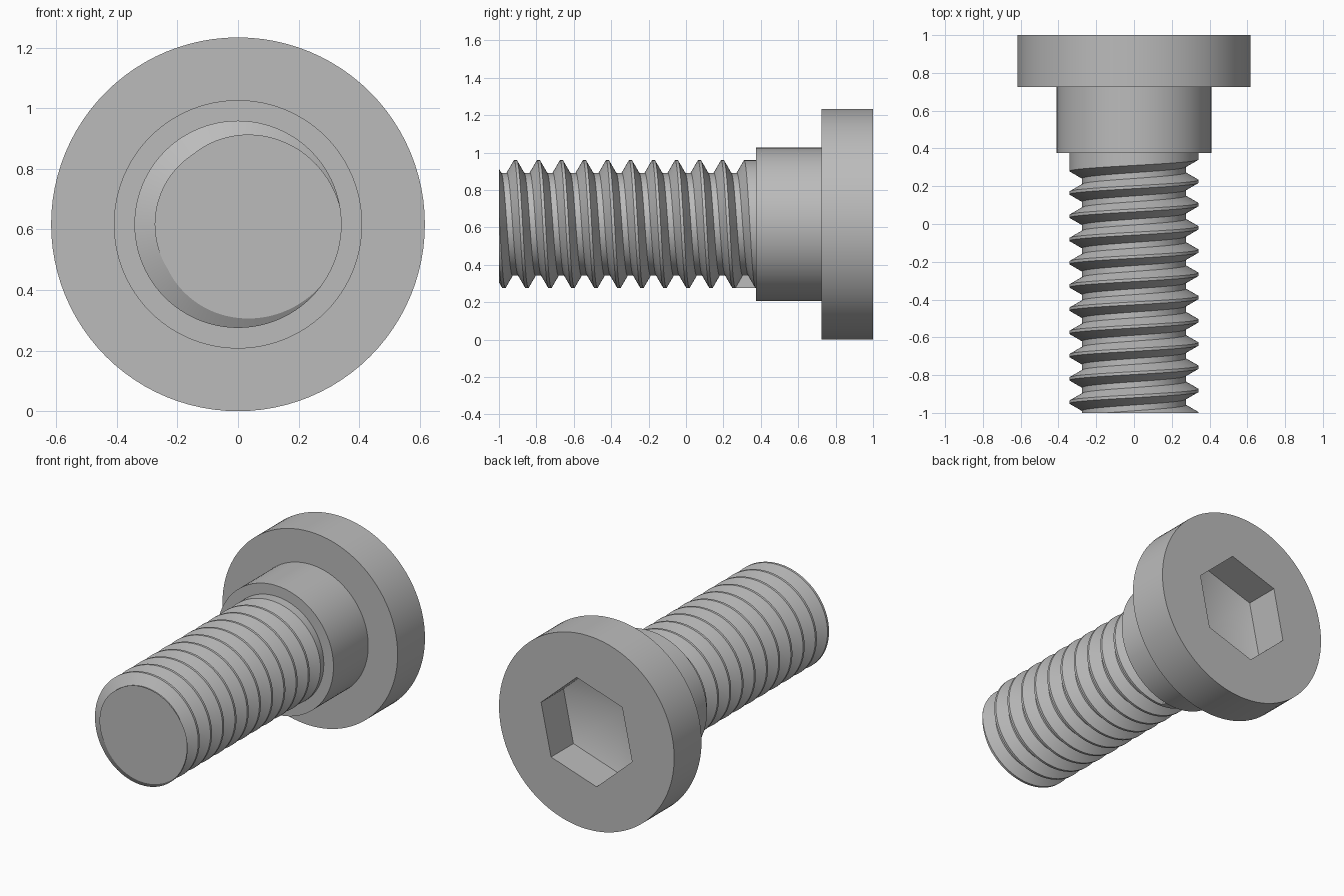
import bpy, bmesh, math

default = bpy.data.objects.get("Cube")
if default:
    bpy.data.objects.remove(default)

AXIS_Z = 0.617        # height of the bolt's axis
STEPS = 96            # sides per turn
MAJOR, MINOR = 0.342, 0.275
PITCH, TURNS = 0.123, 12
FRONT, SHOULDER_Y, HEAD_Y, BACK = -1.0, 0.375, 0.725, 1.0

steel = bpy.data.materials.new("grey_steel")
steel.use_nodes = True
grey = (0.5, 0.5, 0.5, 1)
steel.diffuse_color = grey
steel.node_tree.nodes["Principled BSDF"].inputs["Base Color"].default_value = grey


def around(angle, radius, y):
    """Point at an angle from the top, turning towards +x."""
    return (radius * math.sin(angle), y, AXIS_Z + radius * math.cos(angle))


def finish(name, bm):
    bmesh.ops.recalc_face_normals(bm, faces=bm.faces)
    mesh = bpy.data.meshes.new(name)
    bm.to_mesh(mesh)
    bm.free()
    mesh.materials.append(steel)
    obj = bpy.data.objects.new(name, mesh)
    bpy.context.collection.objects.link(obj)
    return obj


def activate(obj):
    bpy.ops.object.select_all(action="DESELECT")
    obj.select_set(True)
    bpy.context.view_layer.objects.active = obj


def lathe(name, profile, sides, turn=0.0):
    """Closed solid from (radius, y) pairs; a zero radius is a tip."""
    bm = bmesh.new()
    rings = []
    for radius, y in profile:
        count = sides if radius else 1
        rings.append([bm.verts.new(around(turn + math.tau * i / sides, radius, y))
                      for i in range(count)])
    for a, b in zip(rings, rings[1:]):
        for i in range(sides):
            j = (i + 1) % sides
            if len(b) == 1:
                bm.faces.new((a[i], a[j], b[0]))
            else:
                bm.faces.new((a[i], a[j], b[j], b[i]))
    for ring in (rings[0], rings[-1]):
        if len(ring) > 1:
            bm.faces.new(ring)
    return finish(name, bm)


# Head and shoulder, with a hexagonal socket ending in a shallow point
head = lathe("head_and_shoulder",
             [(0.41, SHOULDER_Y), (0.41, HEAD_Y), (0.617, HEAD_Y), (0.617, BACK)], STEPS)
socket = lathe("socket_cutter",
               [(0.337, BACK + 0.1), (0.337, BACK - 0.225), (0, BACK - 0.345)],
               6, math.radians(12))
socket.hide_render = True
cut = head.modifiers.new("socket", "BOOLEAN")
cut.operation, cut.solver, cut.object = "DIFFERENCE", "EXACT", socket
activate(head)
bpy.ops.object.modifier_apply(modifier=cut.name)
bpy.data.objects.remove(socket)

# Threaded shank: a groove swept along a helix, stopping at the underside
bm = bmesh.new()
last = STEPS * TURNS
groove = [(-PITCH * 7 / 16, MAJOR), (-PITCH / 8, MINOR),
          (PITCH / 8, MINOR), (PITCH * 7 / 16, MAJOR)]
rows, collar = [], {}
for s in range(last + 1):
    turns = (s - last) / STEPS
    angle = math.pi + math.tau * turns
    centre = 0.318 + PITCH * turns
    rows.append([bm.verts.new(around(angle, r, centre + dy)) for dy, r in groove])
    if s >= last - STEPS:
        collar[s] = bm.verts.new(around(angle, MAJOR, SHOULDER_Y))
for s in range(last):
    a, b = rows[s], rows[s + 1]
    for k in range(3):
        bm.faces.new((a[k], b[k], b[k + 1], a[k + 1]))
    # Crest up to the next turn, or plain collar above the last turn
    if s + 1 + STEPS <= last:
        c, d = rows[s + STEPS][0], rows[s + 1 + STEPS][0]
    else:
        c, d = collar[s], collar[s + 1]
    bm.faces.new((a[3], b[3], d, c))
bm.faces.new(rows[last])

# Flat cut across the front end
result = bmesh.ops.bisect_plane(bm, geom=bm.verts[:] + bm.edges[:] + bm.faces[:],
                                plane_co=(0, FRONT, 0), plane_no=(0, 1, 0),
                                clear_inner=True)
rim = [e for e in result["geom_cut"] if isinstance(e, bmesh.types.BMEdge)]
bmesh.ops.edgeloop_fill(bm, edges=rim)
shank = finish("threaded_shank", bm)

for obj in (head, shank):
    activate(obj)
    bpy.ops.object.shade_smooth_by_angle(angle=math.radians(25))
